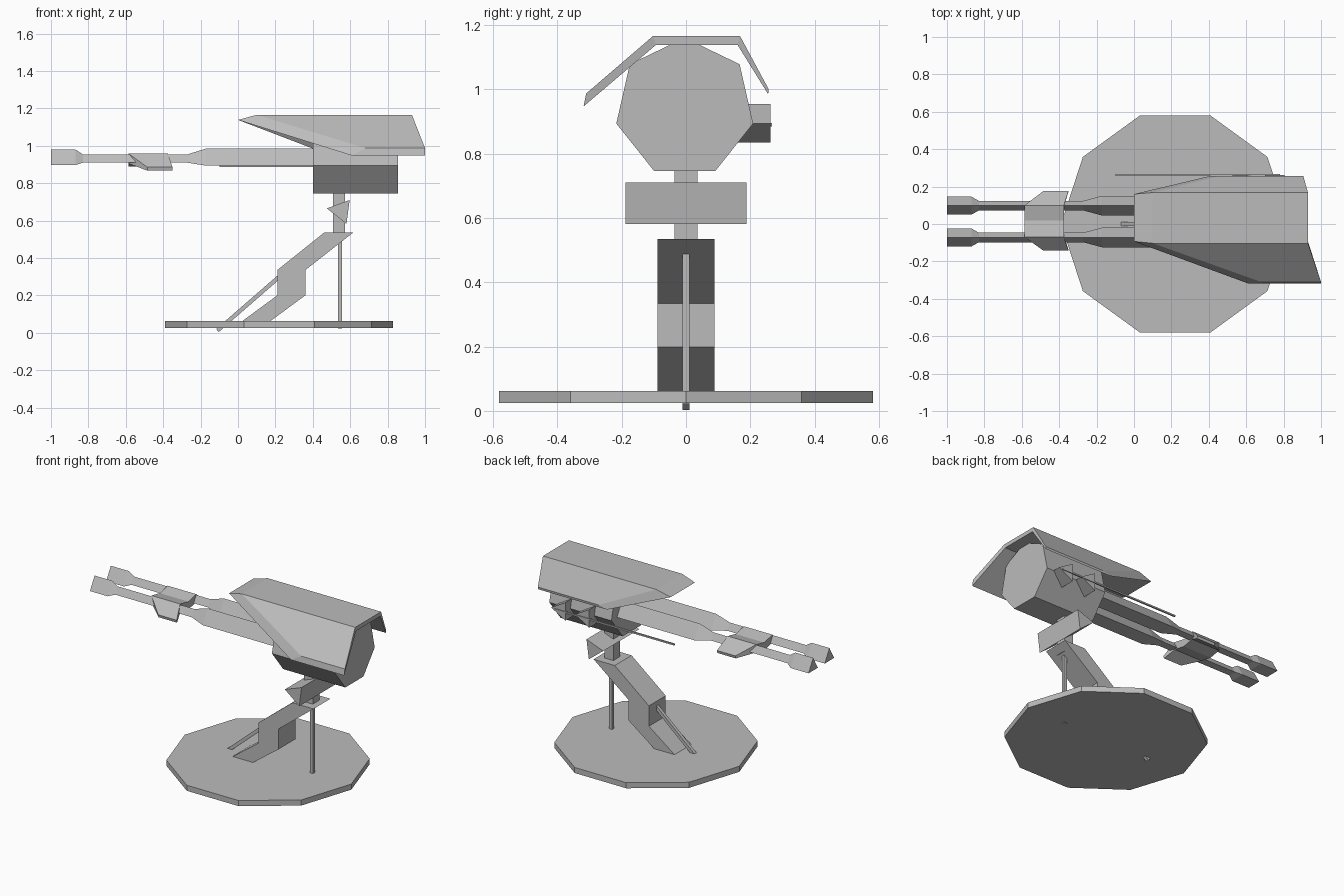
import bpy
import bmesh
from math import cos, sin, pi, radians
from mathutils import Vector

old = bpy.data.objects.get("Cube")
if old:
    bpy.data.objects.remove(old, do_unlink=True)

grey = bpy.data.materials.new("plain_grey")
grey.use_nodes = True
tone = (0.5, 0.5, 0.5, 1)
grey.diffuse_color = tone
grey.node_tree.nodes["Principled BSDF"].inputs["Base Color"].default_value = tone


def loft(name, rings):
    """Skin a row of equal-length rings and cap both ends."""
    bm = bmesh.new()
    rows = [[bm.verts.new(p) for p in ring] for ring in rings]
    for a, b in zip(rows, rows[1:]):
        for i in range(len(a)):
            j = (i + 1) % len(a)
            bm.faces.new((a[i], a[j], b[j], b[i]))
    bm.faces.new(rows[0])
    bm.faces.new(rows[-1])
    bmesh.ops.recalc_face_normals(bm, faces=bm.faces)
    mesh = bpy.data.meshes.new(name)
    bm.to_mesh(mesh)
    bm.free()
    mesh.materials.append(grey)
    obj = bpy.data.objects.new(name, mesh)
    bpy.context.collection.objects.link(obj)
    return obj


def polygon(sides, radius, start):
    return [(radius * cos(radians(start) + i * 2 * pi / sides),
             radius * sin(radians(start) + i * 2 * pi / sides)) for i in range(sides)]


def side_prism(name, profile, y0, y1):
    """Extrude an x-z profile along y."""
    return loft(name, [[(x, y, z) for x, z in profile] for y in (y0, y1)])


def x_tube(name, sides, cy, cz, stations):
    """Polygonal tube along x with (x, radius) stations, one corner up."""
    return loft(name, [[(x, cy + a, cz + b) for a, b in polygon(sides, r, 90)]
                       for x, r in stations])


def rod(name, start, end, radius):
    """Thin square bar between two points."""
    start, end = Vector(start), Vector(end)
    turn = (end - start).to_track_quat('Z', 'Y')
    return loft(name, [[p + turn @ Vector((a, b, 0)) for a, b in polygon(4, radius, 45)]
                       for p in (start, end)])


def folded_plate(name, outer, inner):
    """Folded sheet; each station holds (front x, rear x, y, z)."""
    rings = []
    for (f, r, y, z), (f2, r2, y2, z2) in zip(outer, inner):
        rings.append([(f, y, z), (r, y, z), (r2, y2, z2), (f2, y2, z2)])
    return loft(name, rings)


# Ten-sided ground plate
loft("base_plate", [[(0.22 + a, b, z) for a, b in polygon(10, 0.61, 0)]
                    for z in (0.025, 0.062)])

# Bent leg with its two thin supports
side_prism("bent_leg", [(0.02, 0.06), (0.17, 0.06), (0.36, 0.2), (0.36, 0.335),
                        (0.615, 0.535), (0.46, 0.535), (0.21, 0.335), (0.21, 0.2)],
           -0.088, 0.088)
rod("rear_post", (0.545, 0, 0.022), (0.545, 0, 0.5), 0.0155)
rod("front_strut", (-0.11, 0, 0.012), (0.25, 0, 0.325), 0.0155)

# Neck and its cross piece
side_prism("neck", [(0.507, 0.5), (0.572, 0.5), (0.572, 0.78), (0.507, 0.78)], -0.035, 0.035)
side_prism("neck_cross_piece", [(0.475, 0.665), (0.597, 0.71), (0.58, 0.582)], -0.188, 0.188)

# Seven-sided body
x_tube("body", 7, -0.004, 0.942, [(0.4, 0.218), (0.855, 0.218)])

# Twin three-sided barrels
for name, y in (("left_barrel", 0.098), ("right_barrel", -0.072)):
    x_tube(name, 3, y, 0.924,
           [(-1, 0.056), (-0.87, 0.056), (-0.83, 0.03), (-0.27, 0.03),
            (-0.17, 0.061), (0.45, 0.061)])

# Folded clamp across both barrels
folded_plate("barrel_clamp",
             [(-0.485, -0.35, -0.142, 0.885), (-0.585, -0.375, -0.07, 0.958),
              (-0.585, -0.375, 0.018, 0.94), (-0.585, -0.375, 0.1, 0.958),
              (-0.485, -0.35, 0.176, 0.885)],
             [(-0.485, -0.35, -0.138, 0.867), (-0.585, -0.375, -0.066, 0.905),
              (-0.585, -0.375, 0.018, 0.89), (-0.585, -0.375, 0.096, 0.905),
              (-0.485, -0.35, 0.172, 0.867)])

# Folded roof shield
folded_plate("roof_shield",
             [(0.68, 1.0, -0.31, 0.987), (0.1, 0.93, -0.103, 1.165),
              (0.1, 0.93, 0.168, 1.165), (0.46, 0.905, 0.257, 1.0)],
             [(0.61, 1.0, -0.318, 0.947), (0.0, 0.93, -0.093, 1.138),
              (0.0, 0.93, 0.16, 1.138), (0.4, 0.905, 0.255, 0.985)])

# Side sight: two three-sided blocks and a long thin rod
for name, x in (("front_sight_block", 0.56), ("rear_sight_block", 0.735)):
    side_prism(name, [(x + a, 0.894 + b) for a, b in polygon(3, 0.069, 0)], 0.12, 0.262)
rod("sight_rod", (-0.1, 0.262, 0.89), (0.78, 0.262, 0.89), 0.007)
